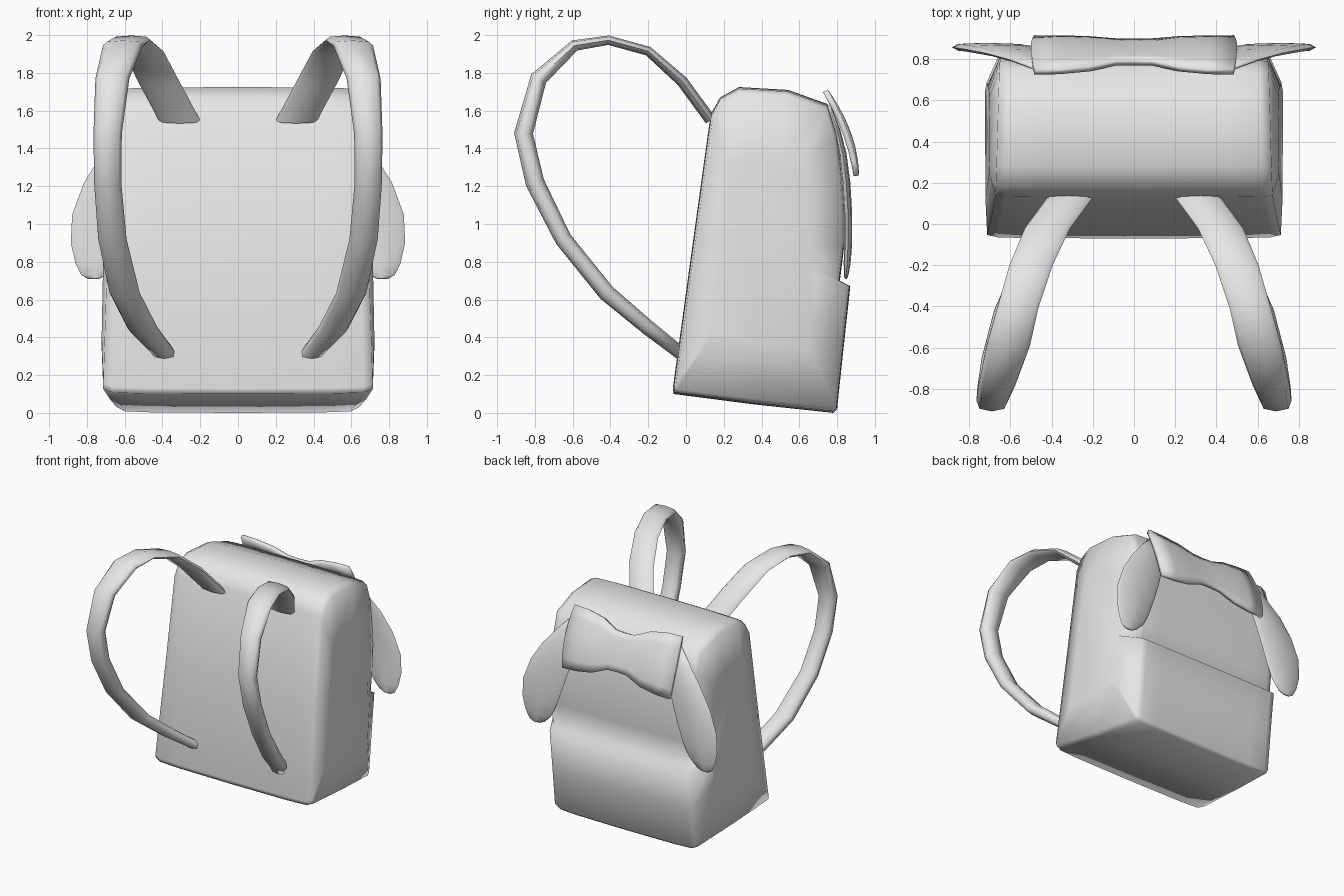
import bpy, bmesh, math
from mathutils import Vector

if "Cube" in bpy.data.objects:
    bpy.data.objects.remove(bpy.data.objects["Cube"])

grey = bpy.data.materials.new("light_grey")
grey.diffuse_color = (0.8, 0.8, 0.8, 1)
grey.use_nodes = True
grey.node_tree.nodes["Principled BSDF"].inputs["Base Color"].default_value = grey.diffuse_color


def finish(name, bm, angle):
    """Turn a bmesh into a smooth-shaded grey object."""
    bmesh.ops.recalc_face_normals(bm, faces=bm.faces)
    me = bpy.data.meshes.new(name)
    bm.to_mesh(me)
    bm.free()
    me.materials.append(grey)
    ob = bpy.data.objects.new(name, me)
    bpy.context.collection.objects.link(ob)
    bpy.ops.object.select_all(action='DESELECT')
    ob.select_set(True)
    bpy.context.view_layer.objects.active = ob
    bpy.ops.object.shade_smooth_by_angle(angle=math.radians(angle))
    return ob


def bridge(bm, a, b):
    """Join two closed rings with quads."""
    n = len(a)
    for i in range(n):
        bm.faces.new((a[i], a[(i + 1) % n], b[(i + 1) % n], b[i]))


def sweep(name, path, side):
    """Flat padded band; each path entry is x, y, z, half width, half thickness."""
    section = [(1, 0), (.8, .75), (0, 1), (-.8, .75),
               (-1, 0), (-.8, -.75), (0, -1), (.8, -.75)]
    bm = bmesh.new()
    rings = []
    for i, (x, y, z, w, t) in enumerate(path):
        p, q = path[max(i - 1, 0)], path[min(i + 1, len(path) - 1)]
        d = Vector((q[1] - p[1], q[2] - p[2])).normalized()
        rings.append([bm.verts.new((side * (x + w * a), y - d.y * t * b, z + d.x * t * b))
                      for a, b in section])
    for a, b in zip(rings, rings[1:]):
        bridge(bm, a, b)
    bm.faces.new(rings[0])
    bm.faces.new(rings[-1])
    return finish(name, bm, 70)


# Bag body: side profile (y, z) with a back pocket step and rounded top
profile = [(-.065, .10), (.36, .045), (.78, 0), (.80, .02), (.835, .35), (.87, .67),
           (.815, .70), (.84, .90), (.84, 1.10), (.83, 1.25), (.80, 1.48), (.75, 1.635),
           (.54, 1.71), (.28, 1.725), (.18, 1.67), (.13, 1.58), (.04, .93), (-.07, .13)]
cy, cz = .42, .85


def half_width(y, z):
    return .71 - .07 * (y / .8) * (1 - z / 2.5) - .02 * z


# columns across the bag: fraction of the half width, profile scale
columns = [(0, 1), (.7, .997), (.93, .99), (1, .965)]
columns = [(-f, s) for f, s in columns[:0:-1]] + columns
bm = bmesh.new()
rings = [[bm.verts.new((f * half_width(y, z), cy + (y - cy) * s, cz + (z - cz) * s))
          for y, z in profile] for f, s in columns]
for a, b in zip(rings, rings[1:]):
    bridge(bm, a, b)
# gently bulging side panels
for side, rim in ((-1, rings[0]), (1, rings[-1])):
    inner = [bm.verts.new((side * (.73 - .02 * (cz + (z - cz) * .6)),
                           cy + (y - cy) * .6, cz + (z - cz) * .6)) for y, z in profile]
    bridge(bm, rim, inner)
    bm.faces.new(inner)
finish("bag_body", bm, 95)

# Shoulder straps and hanging ears, mirrored left and right
strap = [(.31, .13, 1.55, .11, .03), (.42, -.02, 1.755, .11, .03),
         (.50, -.20, 1.915, .105, .025), (.565, -.41, 1.973, .10, .025),
         (.61, -.59, 1.945, .105, .03), (.665, -.78, 1.77, .09, .045),
         (.69, -.86, 1.48, .075, .05), (.69, -.80, 1.22, .072, .05),
         (.665, -.65, .92, .075, .045), (.60, -.42, .635, .08, .045),
         (.505, -.20, .45, .08, .04), (.385, -.02, .31, .06, .035)]
ear = [(.44, .755, 1.63, .05, .01), (.50, .80, 1.50, .11, .016),
       (.57, .83, 1.37, .15, .02), (.64, .848, 1.22, .175, .022),
       (.70, .858, 1.05, .178, .022), (.73, .858, .90, .155, .022),
       (.745, .853, .79, .115, .018), (.76, .848, .73, .07, .012),
       (.765, .846, .71, .03, .006)]
for side, label in ((-1, "left"), (1, "right")):
    sweep(label + "_strap", strap, side)
    sweep(label + "_ear", ear, side)

# Bow: a curved sheet pinched in the middle
bow_columns = [(0, .62, 0), (.09, .64, .0), (.22, .88, .012), (.36, .98, .014), (.485, 1, 0)]
bow_columns = [(-x, h, p) for x, h, p in bow_columns[:0:-1]] + bow_columns
bm = bmesh.new()
grid = []
for x, h, puff in bow_columns:
    col = []
    for k in range(7):
        v = (k / 3 - 1) * h
        # flare the outer ends slightly at mid height
        flare = 1 + (.03 * (1 - v * v) if abs(x) > .4 else 0)
        y = .845 + .082 * v - .025 * v * v + puff * (1 - (v / h) ** 2)
        col.append(bm.verts.new((x * flare, y, 1.48 - .225 * v)))
    grid.append(col)
for a, b in zip(grid, grid[1:]):
    for k in range(6):
        bm.faces.new((a[k], a[k + 1], b[k + 1], b[k]))
bow = finish("bow", bm, 60)
solid = bow.modifiers.new("thickness", 'SOLIDIFY')
solid.thickness = .03
solid.offset = 0
